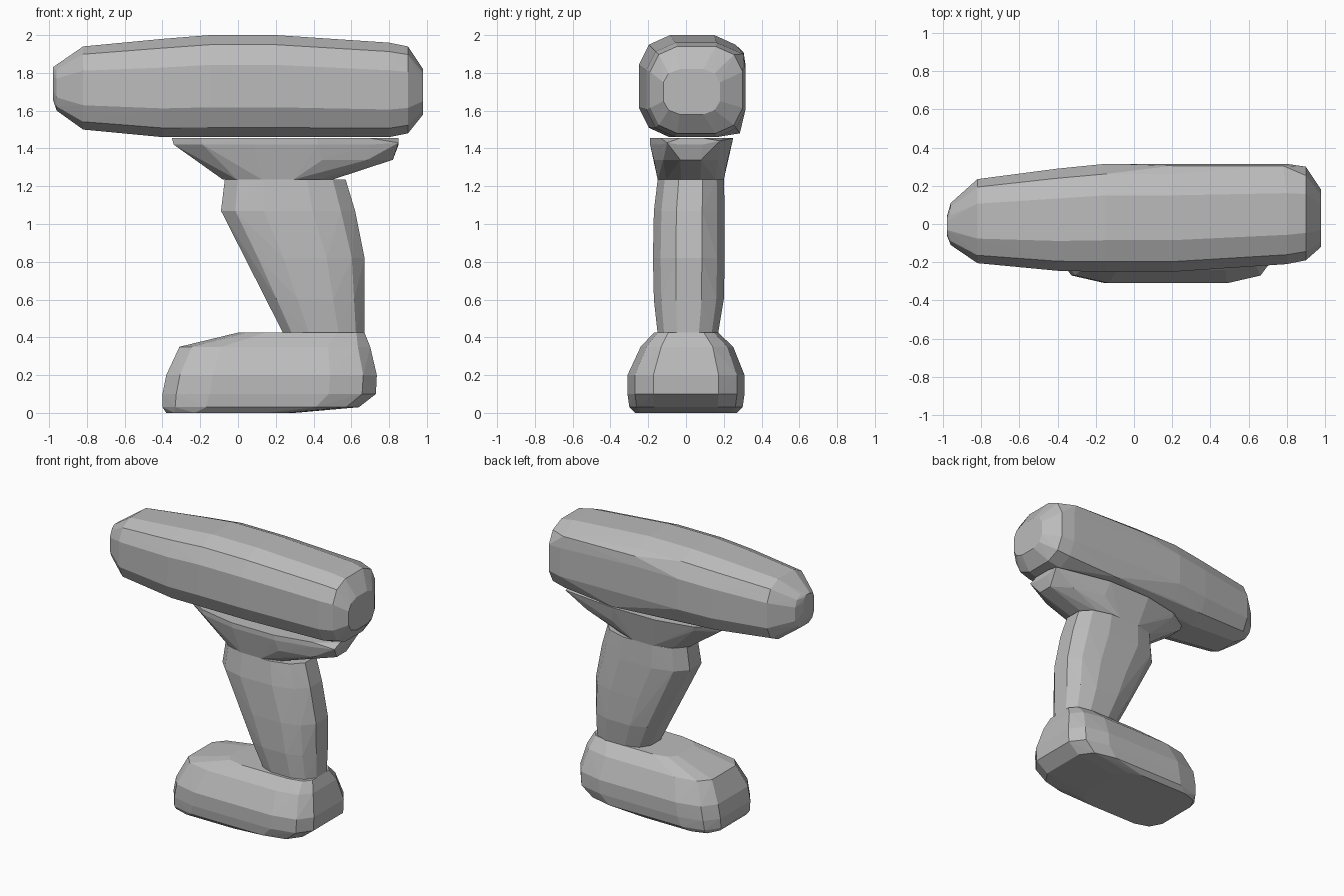
import bpy, bmesh
from math import sin, cos, radians, copysign

cube = bpy.data.objects.get("Cube")
if cube:
    bpy.data.objects.remove(cube, do_unlink=True)

grey = bpy.data.materials.new("plain_grey")
grey.use_nodes = True
colour = (0.5, 0.5, 0.5, 1)
grey.diffuse_color = colour
grey.node_tree.nodes["Principled BSDF"].inputs["Base Color"].default_value = colour


def rounded_ring(u0, u1, v0, v1, power):
    """Twelve-sided rounded rectangle that fills the given extents."""
    def curve(value):
        return copysign(abs(value) ** (2 / power), value)
    full = curve(cos(radians(15)))
    points = []
    for i in range(12):
        angle = radians(15 + 30 * i)
        u, v = curve(cos(angle)) / full, curve(sin(angle)) / full
        points.append(((u0 + u1 + u * (u1 - u0)) / 2,
                       (v0 + v1 + v * (v1 - v0)) / 2))
    return points


def faceted_part(name, axis, rings, power, corners=()):
    """Faceted convex shell around rings stacked along one axis."""
    bm = bmesh.new()
    for level, *extents in rings:
        for u, v in rounded_ring(*extents, power):
            bm.verts.new((level, u, v) if axis == "x" else (u, v, level))
    for corner in corners:
        bm.verts.new(corner)
    bmesh.ops.convex_hull(bm, input=bm.verts[:])
    loose = [v for v in bm.verts if not v.link_faces]
    bmesh.ops.delete(bm, geom=loose, context="VERTS")
    bmesh.ops.recalc_face_normals(bm, faces=bm.faces[:])
    mesh = bpy.data.meshes.new(name)
    bm.to_mesh(mesh)
    bm.free()
    mesh.materials.append(grey)
    obj = bpy.data.objects.new(name, mesh)
    bpy.context.collection.objects.link(obj)
    return obj


# Long motor housing: x, then y and z extents
faceted_part("motor_housing", "x", [
    (-0.98, -0.06, 0.04, 1.66, 1.83),
    (-0.96, -0.11, 0.11, 1.60, 1.84),
    (-0.82, -0.205, 0.235, 1.50, 1.94),
    (-0.40, -0.245, 0.29, 1.46, 1.98),
    (-0.15, -0.25, 0.315, 1.46, 2.0),
    (0.20, -0.25, 0.315, 1.46, 2.0),
    (0.80, -0.21, 0.315, 1.46, 1.96),
    (0.90, -0.19, 0.30, 1.48, 1.94),
    (0.98, -0.12, 0.18, 1.58, 1.82),
], 3, [(0.2, 0.305, 1.91), (0.78, 0.305, 1.9), (0.4, 0.285, 1.48)])

# Flared bracket under the housing: z, then x and y extents
faceted_part("bracket", "z", [
    (1.235, -0.08, 0.50, -0.15, 0.20),
    (1.34, -0.22, 0.82, -0.17, 0.22),
    (1.42, -0.34, 0.85, -0.19, 0.24),
    (1.455, -0.35, 0.85, -0.19, 0.25),
], 2.1, [(0.85, -0.10, 1.43), (0.85, 0.18, 1.44)])

# Slanted grip
faceted_part("grip", "z", [
    (0.42, 0.24, 0.67, -0.15, 0.17),
    (0.60, 0.15, 0.67, -0.17, 0.20),
    (0.82, 0.04, 0.67, -0.175, 0.205),
    (1.07, -0.09, 0.62, -0.17, 0.205),
    (1.235, -0.07, 0.57, -0.15, 0.20),
], 2.6)

# Battery foot
faceted_part("battery_base", "z", [
    (0.0, -0.38, 0.30, -0.27, 0.27),
    (0.03, -0.40, 0.64, -0.30, 0.30),
    (0.10, -0.40, 0.73, -0.31, 0.31),
    (0.20, -0.38, 0.735, -0.31, 0.31),
    (0.35, -0.31, 0.70, -0.24, 0.25),
    (0.425, 0.0, 0.67, -0.17, 0.17),
], 4.5)
